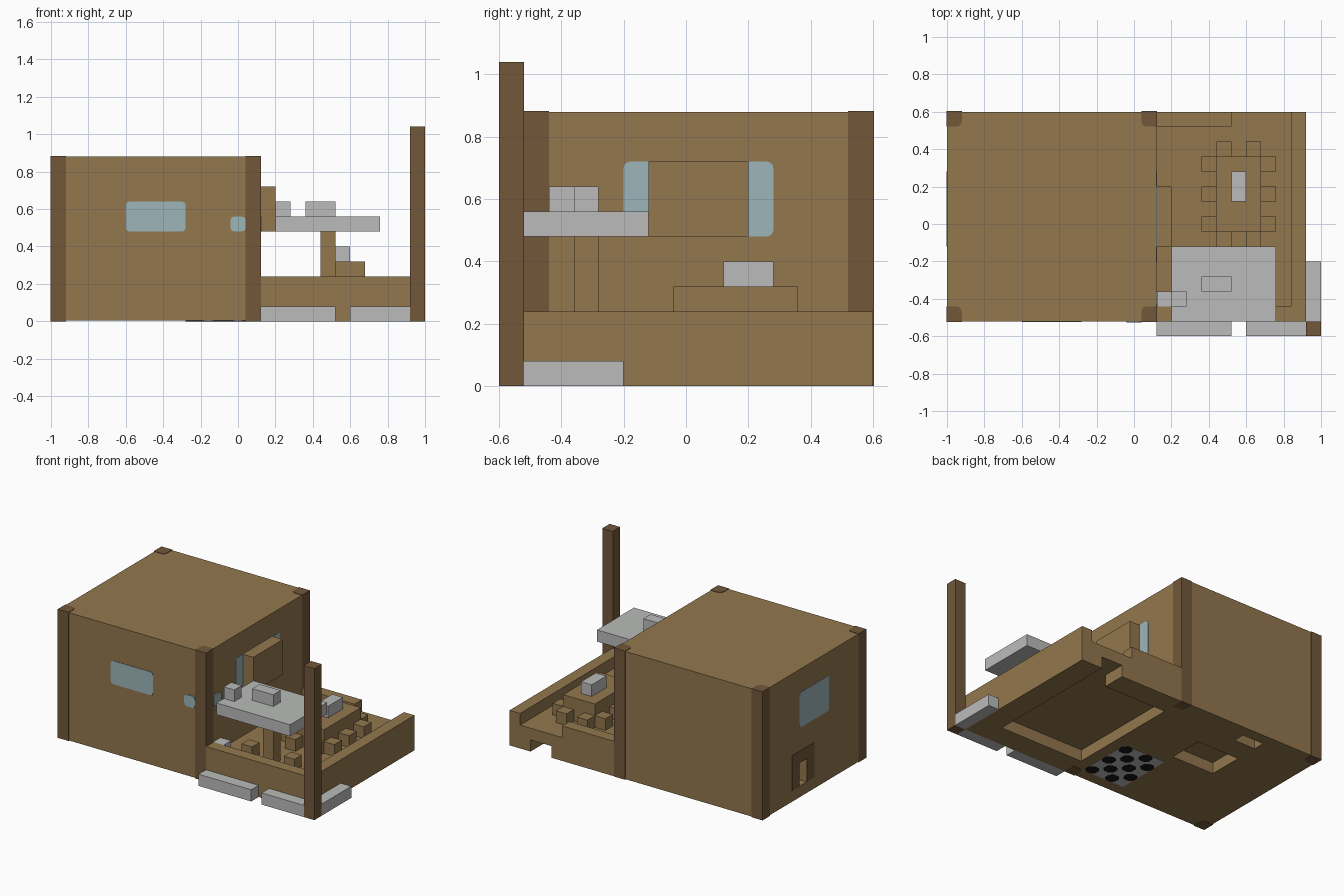
import bpy
import bmesh
from math import cos, sin, pi

if "Cube" in bpy.data.objects:
    bpy.data.objects.remove(bpy.data.objects["Cube"], do_unlink=True)


def material(name, rgb):
    m = bpy.data.materials.new(name)
    m.use_nodes = True
    m.diffuse_color = (*rgb, 1)
    m.node_tree.nodes["Principled BSDF"].inputs["Base Color"].default_value = (*rgb, 1)
    return m


WOOD = material("wood", (0.29, 0.185, 0.075))
DARK = material("dark_wood", (0.168, 0.098, 0.042))
STONE = material("pale_grey", (0.49, 0.5, 0.49))
GLASS = material("window_blue", (0.34, 0.46, 0.49))
BLACK = material("black", (0.008, 0.008, 0.008))
U = 0.08     # block size
EPS = 0.003  # how far painted details stand out


def finish(name, bm, mat):
    bmesh.ops.recalc_face_normals(bm, faces=bm.faces)
    mesh = bpy.data.meshes.new(name)
    bm.to_mesh(mesh)
    bm.free()
    mesh.materials.append(mat)
    ob = bpy.data.objects.new(name, mesh)
    bpy.context.scene.collection.objects.link(ob)
    return ob


def box(name, x, y, z, mat=WOOD):
    """Box from three (low, high) ranges."""
    bm = bmesh.new()
    bmesh.ops.create_cube(bm, size=1)
    for v in bm.verts:
        for i, (lo, hi) in enumerate((x, y, z)):
            v.co[i] = hi if v.co[i] > 0 else lo
    return finish(name, bm, mat)


def cell(name, x, y, z, mat=WOOD):
    """One block with its low corner at x, y, z."""
    return box(name, (x, x + U), (y, y + U), (z, z + U), mat)


def prism(name, pts, axis, lo, hi, mat):
    """Extrude a flat outline along an axis."""
    place = {"x": lambda a, b: (lo, a, b), "y": lambda a, b: (a, lo, b),
             "z": lambda a, b: (a, b, lo)}[axis]
    bm = bmesh.new()
    face = bm.faces.new([bm.verts.new(place(a, b)) for a, b in pts])
    new = bmesh.ops.extrude_face_region(bm, geom=[face])["geom"]
    shift = [hi - lo if k == axis else 0 for k in "xyz"]
    bmesh.ops.translate(bm, verts=[g for g in new if isinstance(g, bmesh.types.BMVert)], vec=shift)
    return finish(name, bm, mat)


def rounded(a, b, r, corners=(0, 1, 2, 3), steps=3):
    """Rectangle outline; the listed corners are rounded, from top right anticlockwise."""
    pts = []
    for k, (sa, sb) in enumerate(((1, 1), (-1, 1), (-1, -1), (1, -1))):
        ca, cb = a[sa > 0], b[sb > 0]
        if k not in corners:
            pts.append((ca, cb))
            continue
        for s in range(steps + 1):
            t = (k + s / steps) * pi / 2
            pts.append((ca - sa * r + r * cos(t), cb - sb * r + r * sin(t)))
    return pts


def carve(ob, cutters):
    for c in cutters:
        c.hide_render = True
        mod = ob.modifiers.new("carve", "BOOLEAN")
        mod.operation, mod.solver, mod.object = "DIFFERENCE", "EXACT", c
    bpy.context.view_layer.update()
    ob_eval = ob.evaluated_get(bpy.context.evaluated_depsgraph_get())
    mesh = bpy.data.meshes.new_from_object(ob_eval)
    ob.modifiers.clear()
    ob.data = mesh
    for c in cutters:
        bpy.data.objects.remove(c, do_unlink=True)


# House with a doorway on its right and two hollows underneath
X0, X1, Y0, Y1, TOP = -1, 0.12, -0.52, 0.6, 0.88
house = box("house", (X0, X1), (Y0, Y1), (EPS, TOP))
carve(house, [
    box("cutter_door", (-1.1, -0.92), (0.12, 0.2), (0.08, 0.24)),
    box("cutter_large", (-0.6, -0.28), (0.04, 0.28), (-0.1, 0.08)),
    box("cutter_small", (-0.6, -0.44), (0.44, 0.52), (-0.1, 0.08)),
])

# Dark corner posts, rounded towards the house
for name, px, py, inner in (("front_right_post", X0, Y0, 0), ("front_left_post", X1 - U, Y0, 1),
                            ("back_left_post", X1 - U, Y1 - U, 2), ("back_right_post", X0, Y1 - U, 3)):
    ex = (px - EPS, px + U) if px < -0.5 else (px, px + U + EPS)
    ey = (py - EPS, py + U) if py < 0 else (py, py + U + EPS)
    prism(name, rounded(ex, ey, 0.03, (inner,)), "z", 0, TOP + EPS, DARK)

# Windows
for name, a, b, axis, at, sign in (
        ("front_window", (-0.6, -0.28), (0.48, 0.64), "y", Y0, -1),
        ("front_small_window", (-0.04, 0.04), (0.48, 0.56), "y", Y0, -1),
        ("side_small_window", (-0.44, -0.36), (0.48, 0.56), "x", X1, 1),
        ("side_window", (-0.2, 0.28), (0.48, 0.72), "x", X1, 1),
        ("right_window", (-0.12, 0.2), (0.48, 0.72), "x", X0, -1)):
    extra = 2 * EPS if "small" in name else EPS
    lo, hi = sorted((at - sign * EPS, at + sign * extra))
    prism(name, rounded(a, b, 0.02), axis, lo, hi, GLASS)
box("window_shutter", (X1, 0.2), (-0.12, 0.2), (0.48, 0.72))

# Door frame around the doorway
outline = [(0.04, 0.08), (0.12, 0.08), (0.12, 0.24), (0.2, 0.24),
           (0.2, 0.08), (0.28, 0.08), (0.28, 0.32), (0.04, 0.32)]
prism("door_frame", outline, "x", X0 - EPS, X0 + EPS, DARK)

# Chequered floor seen from below
box("chequer_base", (-0.28, 0.04), (-0.44, -0.04), (0.0015, 0.008), STONE)
for i in range(4):
    for j in range(5):
        if (i + j) % 2 == 0:
            x, y = 0.04 - (i + 1) * U, -0.04 - (j + 1) * U
            prism("black_tile", rounded((x, x + U), (y, y + U), 0.02, steps=1), "z", 0, 0.006, BLACK)

# Terrace floor on a skirt that is open at the back
PX = 0.92
box("terrace_floor", (X1, PX), (Y0, Y1), (U, 2 * U))
box("skirt_front", (X1, PX), (Y0, -0.36), (0, U))
box("skirt_left", (0.76, PX), (-0.36, Y1), (0, U))
box("skirt_back", (X1, 0.6), (0.44, Y1), (0, U))

# Low terrace walls
box("front_wall", (X1, PX), (Y0, Y0 + U), (2 * U, 3 * U))
box("left_wall", (PX - U, PX), (Y0 + U, Y1), (2 * U, 3 * U))
box("back_wall", (X1, 0.52), (Y1 - U, Y1), (2 * U, 3 * U))

# Dining table, stools and centrepiece
box("dining_table", (0.44, 0.68), (-0.04, 0.36), (2 * U, 4 * U))
box("centrepiece", (0.52, 0.6), (0.12, 0.28), (4 * U, 5 * U), STONE)
for x in (0.36, 0.68):
    for y in (-0.04, 0.12, 0.28):
        cell("stool", x, y, 2 * U)
for x in (0.44, 0.6):
    for y in (-0.12, 0.36):
        cell("stool", x, y, 2 * U)

# Raised counter on one leg
box("counter_leg", (0.44, 0.52), (-0.36, -0.28), (2 * U, 6 * U))
box("counter_top", (0.2, 0.76), (Y0, -0.12), (6 * U, 7 * U), STONE)
box("counter_long_block", (0.36, 0.52), (-0.36, -0.28), (7 * U, 8 * U), STONE)
cell("counter_small_block", 0.2, -0.44, 7 * U, STONE)
cell("floor_block", X1, -0.44, 2 * U, STONE)
for x in (0.28, 0.6):
    cell("counter_stool", x, -0.36, 2 * U)

# Corner pole and kerbs
box("corner_pole", (PX, 1), (-0.6, Y0), (0, 1.04), DARK)
box("front_kerb_right", (X1, 0.52), (-0.6, Y0), (0, U), STONE)
box("front_kerb_left", (0.6, PX), (-0.6, Y0), (0, U), STONE)
box("side_kerb", (PX, 1), (Y0, -0.2), (0, U), STONE)
